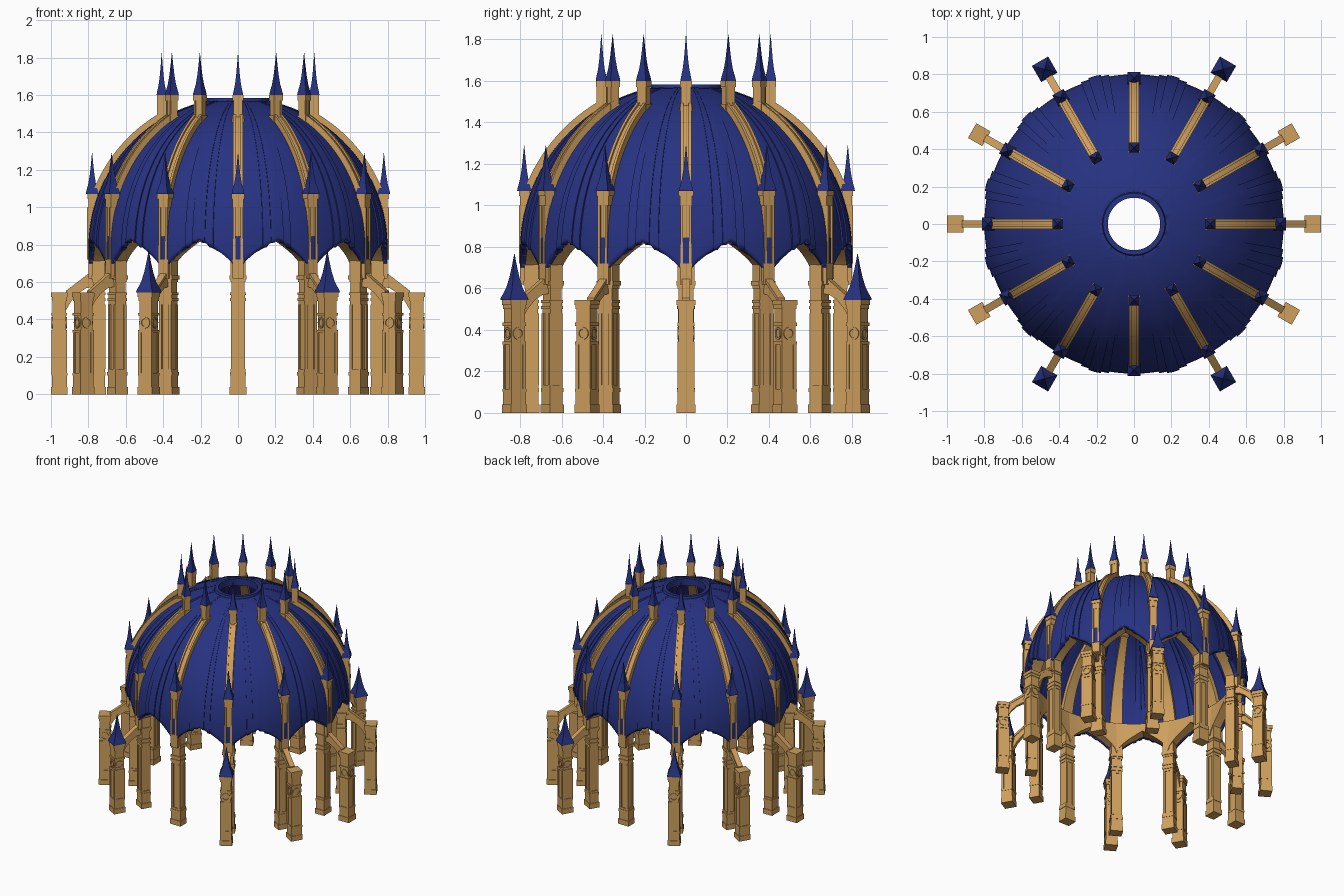
import bpy, bmesh
from math import sin, cos, pi, radians, sqrt
from mathutils import Vector

cube = bpy.data.objects.get("Cube")
if cube:
    bpy.data.objects.remove(cube)


def material(name, rgb):
    m = bpy.data.materials.new(name)
    m.use_nodes = True
    m.diffuse_color = (*rgb, 1)
    m.node_tree.nodes["Principled BSDF"].inputs["Base Color"].default_value = (*rgb, 1)
    return m


STONE = material("golden stone", (0.62, 0.35, 0.11))
ROOF = material("royal blue", (0.02, 0.032, 0.22))
R, CZ = 0.8, 0.785           # dome radius and centre height
STEP = 30                    # degrees per bay
ALL = range(0, 360, STEP)
PIERS = [a for a in ALL if a % 180 != 90]
SPIRED = [60, 120, 240, 300]


# Helpers: local x is radial, local y tangential
def loft(bm, rings, loop=False, caps=True):
    vs = [[bm.verts.new(p) for p in ring] for ring in rings]
    n = len(vs[0])
    pairs = list(zip(vs, vs[1:])) + ([(vs[-1], vs[0])] if loop else [])
    for a, b in pairs:
        for i in range(n):
            j = (i + 1) % n
            bm.faces.new((a[i], a[j], b[j], b[i]))
    if caps and not loop:
        bm.faces.new(vs[0][::-1])
        bm.faces.new(vs[-1])


def square(x, hx, hy, z):
    return [(x - hx, -hy, z), (x + hx, -hy, z), (x + hx, hy, z), (x - hx, hy, z)]


def box(bm, x, y, hx, hy, z0, z1):
    loft(bm, [[(px, py + y, pz) for px, py, pz in square(x, hx, hy, z)] for z in (z0, z1)])


def finish(name, bm, mat, angles=(0,), smooth=None):
    bmesh.ops.recalc_face_normals(bm, faces=bm.faces)
    mesh = bpy.data.meshes.new(name)
    bm.to_mesh(mesh)
    bm.free()
    mesh.materials.append(mat)
    if smooth:
        mesh.polygons.foreach_set("use_smooth", [True] * len(mesh.polygons))
        mesh.set_sharp_from_angle(angle=radians(smooth))
    for a in angles:
        ob = bpy.data.objects.new(name, mesh)
        ob.rotation_euler.z = radians(a)
        bpy.context.collection.objects.link(ob)
    return ob


def tower(bm, x, tiers, depth):
    """Stacked blocks: (half width, top height); depth scales the radial size."""
    z = tiers[0]
    for hw, top in tiers[1:]:
        box(bm, x, 0, hw * depth, hw, z, top)
        z = top


def spire(name, x, half, z, height, angles):
    bm = bmesh.new()
    shape = [(1, 0), (0.95, 0.05), (0.6, 0.25), (0.36, 0.48), (0.17, 0.75), (0.02, 1)]
    loft(bm, [square(x, half * w, half * w, z + height * t) for w, t in shape])
    finish(name, bm, ROOF, angles)


def sweep(bm, e0, e1, r0, r1, width, y=0, n=20):
    """Bar following the dome between two elevations; width maps 0..1 to half width."""
    rings = []
    for i in range(n + 1):
        t = i / n
        e, w = radians(e0 + (e1 - e0) * t), width(t)
        rings.append([(r * cos(e), y + s, CZ + r * sin(e))
                      for r, s in ((r0, -w), (r1, -w), (r1, w), (r0, w))])
    loft(bm, rings)


def arch_z(deg):
    t = 1 - abs(deg % STEP - STEP / 2) / (STEP / 2)
    return 0.645 + 0.185 * t ** 0.62


# Pleated dome with scalloped hem
half_bay = [(0, 0), (1.5, 0), (3, 0), (5, 0), (7, 0), (9.5, 0), (9.5, 0.009), (12, 0.009),
            (12.6, 0.009), (12.6, 0.017), (15, 0.02)]
bay = half_bay + [(STEP - d, o) for d, o in half_bay[-2:0:-1]]
columns = [(k + d, o) for k in ALL for d, o in bay]
bm = bmesh.new()
rings = []
for i in range(29):
    ring = []
    for deg, off in columns:
        if i <= 20:
            e = radians(79.5 - 67.5 * i / 20)
            r, z = R * cos(e), CZ + R * sin(e)
        else:
            top = CZ + R * sin(radians(12))
            z = top + (arch_z(deg) - top) * (i - 20) / 8
            r = sqrt(R * R - max(z - CZ, 0) ** 2)
        r += off * (0.3 + 0.7 * r / R)
        a = radians(deg)
        ring.append((r * cos(a), r * sin(a), z))
    rings.append(ring)
loft(bm, rings, caps=False)
for f in bm.faces:
    f.normal_update()
dome = finish("dome_roof", bm, ROOF, smooth=35)
if sum(p.normal.dot(p.center - Vector((0, 0, CZ))) for p in dome.data.polygons) < 0:
    dome.data.flip_normals()
shell = dome.modifiers.new("shell", "SOLIDIFY")
shell.thickness, shell.offset = 0.025, -1

# Rim of the round opening
bm = bmesh.new()
loft(bm, [[(r * cos(a), r * sin(a), z) for r, z in
           ((0.14, 1.53), (0.14, 1.583), (0.165, 1.583), (0.175, 1.55))]
          for a in (2 * pi * i / 48 for i in range(48))], loop=True)
finish("opening_rim", bm, ROOF, smooth=35)

# Pointed arches under the hem
bm = bmesh.new()
rings = []
for i in range(25):
    deg = STEP * i / 24
    a, z = radians(deg), arch_z(deg)
    rings.append([(r * cos(a), r * sin(a), h) for r, h in
                  ((0.705, z), (0.79, z), (0.775, 0.9), (0.725, 0.9))])
loft(bm, rings)
finish("arch", bm, STONE, ALL, smooth=35)

# Ribs outside and inside the dome
bm = bmesh.new()
sweep(bm, 18, 60, 0.78, 0.822, lambda t: 0.026)
for y in (-0.019, 0.019):
    sweep(bm, 18, 60, 0.79, 0.831, lambda t: 0.007, y)
finish("outer_rib", bm, STONE, ALL, smooth=35)
bm = bmesh.new()
sweep(bm, 3, 77, 0.745, 0.785, lambda t: 0.047 - 0.03 * t)
finish("inner_rib", bm, STONE, ALL, smooth=35)

# Pinnacles on the hem and at the rib tops
bm = bmesh.new()
tower(bm, 0.778, [0.62, (0.03, 0.72), (0.026, 1.0), (0.03, 1.045), (0.035, 1.07)], 0.75)
for y in (-0.02, 0.02):
    box(bm, 0.8, y, 0.006, 0.006, 0.72, 1.0)
finish("hem_pinnacle", bm, STONE, ALL)
spire("hem_spire", 0.78, 0.034, 1.07, 0.22, ALL)
bm = bmesh.new()
tower(bm, 0.408, [1.42, (0.031, 1.49), (0.025, 1.57), (0.029, 1.6)], 0.85)
for y in (-0.018, 0.018):
    box(bm, 0.429, y, 0.003, 0.005, 1.49, 1.57)
finish("crown_pinnacle", bm, STONE, ALL)
spire("crown_spire", 0.408, 0.027, 1.6, 0.225, ALL)

# Columns
bm = bmesh.new()
tower(bm, 0.745, [0, (0.046, 0.04), (0.041, 0.1), (0.044, 0.12), (0.041, 0.135), (0.034, 0.48),
                  (0.038, 0.5), (0.043, 0.515), (0.038, 0.53), (0.043, 0.545), (0.036, 0.6),
                  (0.04, 0.615), (0.046, 0.635), (0.04, 0.72)], 0.84)
for y in (-0.029, 0.029):
    for x in (0.717, 0.773):
        box(bm, x, y, 0.008, 0.009, 0.135, 0.48)
finish("column", bm, STONE, ALL)

# Free-standing buttress piers with framed panels and ring ornaments
PX = 0.955
bm = bmesh.new()
tower(bm, PX, [0, (0.045, 0.04), (0.041, 0.1), (0.043, 0.115), (0.037, 0.33), (0.042, 0.345),
               (0.037, 0.42), (0.042, 0.435), (0.037, 0.5), (0.041, 0.52), (0.045, 0.545)], 0.98)
for sx in (-1, 1):
    for sy in (-1, 1):
        box(bm, PX + sx * 0.032, sy * 0.032, 0.009, 0.009, 0.115, 0.33)
for k in range(4):
    ca, sa = cos(k * pi / 2), sin(k * pi / 2)
    rings = []
    for i in range(16):
        a = 2 * pi * i / 16
        rings.append([(PX + d * ca - r * cos(a) * sa, d * sa + r * cos(a) * ca, 0.383 + r * sin(a))
                      for r, d in ((0.021, 0.035), (0.021, 0.042), (0.03, 0.042), (0.03, 0.035))])
    loft(bm, rings, loop=True)
finish("buttress_pier", bm, STONE, PIERS)
spire("pier_spire", PX, 0.05, 0.545, 0.22, SPIRED)

# Sloping arms from piers to columns
bm = bmesh.new()
profile = [(0.925, 0.54), (0.77, 0.66), (0.77, 0.575), (0.81, 0.568), (0.85, 0.543),
           (0.89, 0.5), (0.925, 0.44)]
loft(bm, [[(x, y, z) for x, z in profile] for y in (-0.015, 0.015)])
top = [(0.92, 0.535), (0.77, 0.65), (0.77, 0.668), (0.92, 0.553)]
loft(bm, [[(x, y, z) for x, z in top] for y in (-0.02, 0.02)])
finish("flying_arm", bm, STONE, PIERS)
